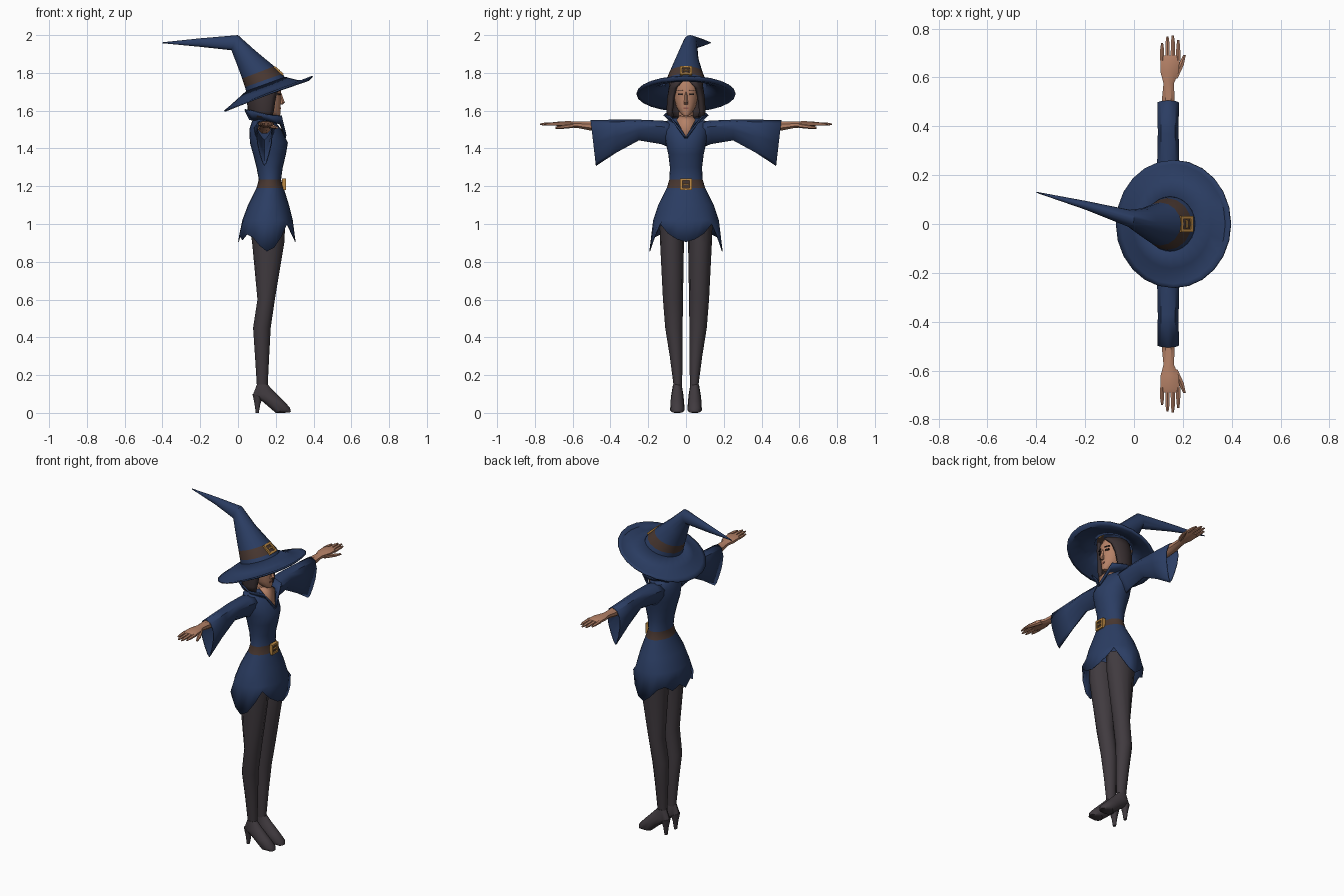
import bpy, bmesh, math
from mathutils import Vector, Matrix

if "Cube" in bpy.data.objects:
    bpy.data.objects.remove(bpy.data.objects["Cube"])

def material(name, r, g, b):
    m = bpy.data.materials.new(name)
    m.diffuse_color = (r, g, b, 1)
    m.use_nodes = True
    m.node_tree.nodes["Principled BSDF"].inputs["Base Color"].default_value = m.diffuse_color
    return m

NAVY = material("navy cloth", .024, .047, .125)
SKIN = material("skin", .46, .22, .135)
HAIR = material("dark hair", .042, .030, .032)
TIGHTS = material("charcoal tights", .052, .043, .050)
LEATHER = material("brown leather", .065, .038, .030)
GOLD = material("gold", .52, .26, .06)
DARK = material("dark eye", .02, .014, .014)
LIP = material("lip", .27, .09, .065)

def finish(name, bm, mats, mirror=False, thick=0, angle=40):
    bmesh.ops.recalc_face_normals(bm, faces=bm.faces)
    me = bpy.data.meshes.new(name)
    bm.to_mesh(me)
    bm.free()
    for m in mats:
        me.materials.append(m)
    me.polygons.foreach_set("use_smooth", [True] * len(me.polygons))
    me.set_sharp_from_angle(angle=math.radians(angle))
    ob = bpy.data.objects.new(name, me)
    bpy.context.collection.objects.link(ob)
    if thick:
        s = ob.modifiers.new("thickness", 'SOLIDIFY')
        s.thickness, s.offset = thick, 0
    if mirror:
        m = ob.modifiers.new("mirror", 'MIRROR')
        m.use_axis = (False, True, False)
    return ob

def ring(fx, fz, bx, bz, ry, y=0, n=12):
    """Ellipse through a front point and a back point of the side profile."""
    c, h = Vector(((fx + bx) / 2, y, (fz + bz) / 2)), Vector(((fx - bx) / 2, 0, (fz - bz) / 2))
    return [c + h * math.cos(a) + Vector((0, ry * math.sin(a), 0))
            for a in (2 * math.pi * i / n for i in range(n))]

def level(z, f, b, ry, y=0, n=12):
    return ring(f, z, b, z, ry, y, n)

def yring(y, cx, cz, hx, hz, n=8):
    """Ellipse facing along y, for arms and fingers."""
    return [Vector((cx + hx * math.cos(a), y, cz + hz * math.sin(a)))
            for a in (2 * math.pi * (i + .5) / n for i in range(n))]

def loft(bm, rings, seg=None, start=True, end=True, closed=True):
    vs = [[bm.verts.new(p) for p in r] for r in rings]
    n = len(vs[0])
    for k in range(len(vs) - 1):
        for i in range(n if closed else n - 1):
            j = (i + 1) % n
            f = bm.faces.new((vs[k][i], vs[k][j], vs[k + 1][j], vs[k + 1][i]))
            f.material_index = seg.get(k, 0) if seg else 0
    if start:
        bm.faces.new(vs[0])
    if end:
        bm.faces.new(vs[-1])

def lofted(name, rings, mats, seg=None, start=True, end=True, closed=True, **kw):
    bm = bmesh.new()
    loft(bm, rings, seg, start, end, closed)
    return finish(name, bm, mats, **kw)

def box(bm, c, size, mat=0, rot=Matrix()):
    r = bmesh.ops.create_cube(bm, size=1, matrix=Matrix.Translation(c) @ rot @ Matrix.Diagonal((*size, 1)))
    for f in {f for v in r["verts"] for f in v.link_faces}:
        f.material_index = mat

# legs and heeled shoes
lofted("legs", [level(z, f, b, r, y) for z, f, b, r, y in (
    (1.0, .25, .06, .065, .075), (.9, .245, .075, .063, .074), (.6, .195, .103, .053, .069),
    (.45, .173, .08, .046, .064), (.3, .165, .09, .034, .052), (.14, .157, .10, .022, .043))],
    [TIGHTS], mirror=True)
lofted("shoes", [ring(*p, y=.046) for p in (
    (.157, .15, .10, .15, .023), (.19, .115, .077, .09, .031), (.243, .062, .13, .06, .036),
    (.275, .028, .20, .0, .038), (.28, .004, .245, .0, .024))], [TIGHTS], mirror=True)
lofted("shoe_heels", [ring(*p, y=.046) for p in (
    (.13, .08, .077, .10, .026), (.118, .045, .088, .045, .016), (.11, 0, .094, 0, .011))],
    [TIGHTS], mirror=True)

# dress with belt band and jagged hem
N = 24
hem = {0: .905, 1: .92, 2: .95, 3: 1.0, 4: .93, 5: .875, 6: .855, 7: .885, 8: .93,
       9: .945, 10: .915, 11: .94, 12: .905}
skirt = level(.92, .303, .003, .192, n=N)
for i, v in enumerate(skirt):
    v.z = hem[min(i, N - i)]
rings = [skirt] + [level(*p, n=N) for p in (
    (1.02, .288, .025, .172), (1.1, .268, .055, .145), (1.19, .24, .10, .100), (1.235, .226, .112, .086),
    (1.3, .235, .10, .083), (1.37, .252, .082, .092), (1.43, .262, .065, .105),
    (1.5, .228, .062, .118), (1.54, .195, .075, .112), (1.56, .17, .085, .06))]
lofted("dress", rings, [NAVY, LEATHER], seg={3: 1}, start=False, thick=.004)

# buckles: square gold frame, dark centre and prong
def buckle(name, c, s, tilt):
    bm = bmesh.new()
    for k in (-1, 1):
        box(bm, (0, k * s * .42, 0), (.02, s * .18, s))
        box(bm, (0, 0, k * s * .42), (.02, s, s * .18))
    box(bm, (.002, 0, 0), (.018, s * .5, s * .12))
    box(bm, (-.004, 0, 0), (.012, s * .8, s * .8), 1)
    bm.transform(Matrix.Translation(c) @ Matrix.Rotation(-tilt, 4, 'Y'))
    finish(name, bm, [GOLD, LEATHER])

buckle("belt_buckle", (.243, 0, 1.211), .06, 0)
buckle("hat_buckle", (.212, 0, 1.808), .063, math.radians(48))

# wide sleeves, hanging open at the cuff
def sleeve_ring(y, zt, zb, hw, slant=0, n=12):
    pts = []
    for i in range(n):
        a = 2 * math.pi * i / n
        t = (1 + math.cos(a)) / 2
        pts.append(Vector((.14 + hw * math.sin(a) * (.35 + .85 * t), y - slant * (1 - t), zb + (zt - zb) * t)))
    return pts
lofted("sleeves", [sleeve_ring(*p) for p in (
    (.07, 1.54, 1.40, .062), (.13, 1.545, 1.425, .058), (.25, 1.55, 1.445, .050),
    (.37, 1.55, 1.38, .047), (.505, 1.548, 1.31, .048, .028))],
    [NAVY], start=False, end=False, mirror=True, thick=.005)

# forearms, palms, fingers and thumbs
bm = bmesh.new()
loft(bm, [yring(*p) for p in (
    (.30, .14, 1.51, .036, .034), (.50, .14, 1.518, .029, .026), (.575, .142, 1.525, .023, .018),
    (.62, .146, 1.528, .040, .018), (.675, .148, 1.53, .042, .014), (.69, .148, 1.53, .038, .009))])
for x, tip in ((.115, .74), (.137, .768), (.159, .772), (.181, .752)):
    loft(bm, [yring(.67, x, 1.53, .011, .010, 6), yring(tip - .025, x, 1.529, .009, .008, 6),
              yring(tip, x, 1.528, .005, .004, 6)])
loft(bm, [yring(.595, .165, 1.522, .015, .013, 6), yring(.65, .192, 1.514, .013, .010, 6),
          yring(.692, .207, 1.51, .006, .006, 6)])
finish("hands", bm, [SKIN], mirror=True)

# neck and neckline
lofted("neck", [level(1.48, .20, .09, .06), level(1.55, .18, .09, .042), level(1.64, .175, .095, .036)], [SKIN])
bm = bmesh.new()
tri = [bm.verts.new(p) for p in ((.25, 0, 1.46), (.212, .05, 1.55), (.165, .035, 1.572),
                                 (.165, -.035, 1.572), (.212, -.05, 1.55))]
bm.faces.new(tri)
finish("neckline", bm, [SKIN], thick=.004)

# standing collar, open in a V at the front
lower = [(.252, .002, 1.452), (.222, .05, 1.53), (.15, .085, 1.548), (.08, .06, 1.55), (.062, 0, 1.552)]
upper = [(.256, .008, 1.47), (.232, .088, 1.572), (.155, .118, 1.578), (.07, .088, 1.60), (.036, 0, 1.607)]
lofted("collar", [[Vector(p) for p in lower], [Vector(p) for p in upper]], [NAVY],
       start=False, end=False, closed=False, mirror=True, thick=.007)

# head, nose and facial features
lofted("head", [level(z, f, b, r, n=16) for z, f, b, r in (
    (1.572, .222, .185, .012), (1.588, .226, .15, .032), (1.62, .225, .10, .052), (1.66, .228, .08, .063),
    (1.69, .226, .075, .066), (1.73, .228, .075, .067), (1.775, .205, .085, .058))], [SKIN])
lofted("nose", [level(1.632, .236, .20, .011, n=6), level(1.642, .248, .20, .012, n=6),
                level(1.70, .227, .20, .006, n=6)], [SKIN])
bm = bmesh.new()
turn = Matrix.Rotation(math.radians(25), 4, 'Z')
box(bm, (.2185, .029, 1.687), (.009, .024, .009), 0, turn)
box(bm, (.2185, .030, 1.708), (.009, .030, .005), 0, turn)
finish("eyes_and_brows", bm, [DARK], mirror=True)
bm = bmesh.new()
box(bm, (.2225, 0, 1.612), (.008, .026, .008))
finish("lips", bm, [LIP])

# hair: shell around the back and sides, open at the face
def hair_ring(z, cx, rx, ry, gap, n=16):
    return [Vector((cx + rx * math.cos(a), ry * math.sin(a), z)) for a in
            (math.radians(gap + (360 - 2 * gap) * i / n) for i in range(n + 1))]
lofted("hair", [hair_ring(*p) for p in (
    (1.565, .14, .065, .088, 58), (1.60, .14, .078, .094, 55), (1.67, .14, .085, .090, 50),
    (1.72, .145, .088, .082, 42), (1.755, .15, .085, .078, 18))],
    [HAIR], start=False, end=False, closed=False, thick=.02)

# hat: tilted brim, then crown with band and bent tip
brim = [ring(*p, n=24) for p in ((.395, 1.782, -.072, 1.597, .262), (.375, 1.762, -.05, 1.615, .245),
                                 (.315, 1.758, -.005, 1.655, .18), (.25, 1.775, .045, 1.70, .112))]
lofted("hat_brim", brim, [NAVY], start=False, end=False, thick=.008)
lofted("hat_crown", [ring(*p, n=16) for p in (
    (.252, 1.772, .045, 1.695, .113), (.235, 1.795, .037, 1.725, .106), (.192, 1.835, .022, 1.77, .088),
    (.095, 1.915, -.002, 1.835, .060, .006), (0, 2.0, -.035, 1.92, .036, .022),
    (-.20, 1.983, -.20, 1.938, .018, .077), (-.4, 1.962, -.4, 1.957, .002, .13))],
    [NAVY, LEATHER], seg={1: 1}, start=False)
